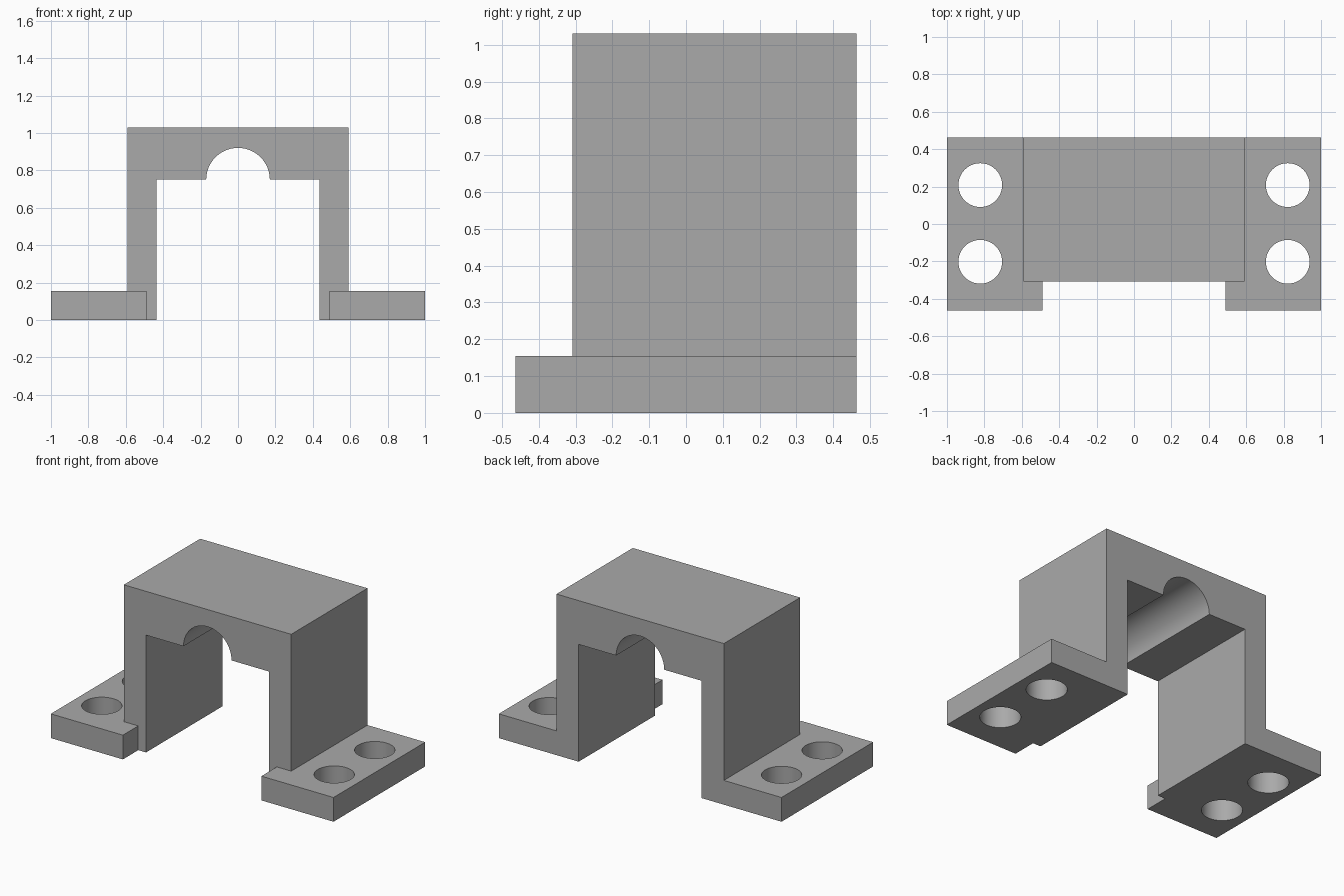
import bpy, bmesh
from math import cos, sin, pi
from mathutils import Vector

cube = bpy.data.objects.get("Cube")
if cube:
    bpy.data.objects.remove(cube, do_unlink=True)

GREY = 0.4
grey = bpy.data.materials.new("plain grey")
grey.use_nodes = True
grey.diffuse_color = (GREY, GREY, GREY, 1)
grey.node_tree.nodes["Principled BSDF"].inputs["Base Color"].default_value = (GREY, GREY, GREY, 1)

HALF_DEPTH, BRIDGE_FRONT = 0.463, -0.308
LEG_IN, LEG_OUT, LIP_IN = 0.435, 0.592, 0.49
TOP, SOFFIT, PLATE = 1.03, 0.75, 0.155
ARCH_R, HOLE_R = 0.17, 0.117


def extrude_outline(name, points, direction):
    """Solid made by sweeping a closed outline along a vector."""
    bm = bmesh.new()
    face = bm.faces.new([bm.verts.new(p) for p in points])
    swept = bmesh.ops.extrude_face_region(bm, geom=[face])["geom"]
    verts = [v for v in swept if isinstance(v, bmesh.types.BMVert)]
    bmesh.ops.translate(bm, verts=verts, vec=Vector(direction))
    bmesh.ops.recalc_face_normals(bm, faces=bm.faces)
    mesh = bpy.data.meshes.new(name)
    bm.to_mesh(mesh)
    bm.free()
    mesh.materials.append(grey)
    obj = bpy.data.objects.new(name, mesh)
    bpy.context.collection.objects.link(obj)
    return obj


def smooth(obj):
    bpy.ops.object.select_all(action="DESELECT")
    obj.select_set(True)
    bpy.context.view_layer.objects.active = obj
    bpy.ops.object.shade_smooth_by_angle(angle=pi / 6)


# Bridge: two legs, a thick top and a half-round groove under it
arc = [(ARCH_R * cos(pi * i / 32), SOFFIT + ARCH_R * sin(pi * i / 32)) for i in range(33)]
profile = [(-LEG_OUT, 0), (-LEG_OUT, TOP), (LEG_OUT, TOP), (LEG_OUT, 0), (LEG_IN, 0),
           (LEG_IN, SOFFIT)] + arc + [(-LEG_IN, SOFFIT), (-LEG_IN, 0)]
bridge = extrude_outline("bridge", [(x, BRIDGE_FRONT, z) for x, z in profile],
                         (0, HALF_DEPTH - BRIDGE_FRONT, 0))
smooth(bridge)

# Mounting flanges: plates with a front lip wrapping the leg, two bolt holes each
outline = [(1, -HALF_DEPTH), (1, HALF_DEPTH), (LEG_OUT, HALF_DEPTH), (LEG_OUT, BRIDGE_FRONT),
           (LIP_IN, BRIDGE_FRONT), (LIP_IN, -HALF_DEPTH)]
for side, s in (("left", 1), ("right", -1)):
    flange = extrude_outline(side + "_flange", [(s * x, y, 0) for x, y in outline], (0, 0, PLATE))
    for hole_y in (-0.202, 0.208):
        circle = [(s * 0.822 + HOLE_R * cos(pi * i / 24), hole_y + HOLE_R * sin(pi * i / 24), -0.1)
                  for i in range(48)]
        cutter = extrude_outline("hole_cutter", circle, (0, 0, PLATE + 0.2))
        cut = flange.modifiers.new("bolt hole", "BOOLEAN")
        cut.operation, cut.solver, cut.object = "DIFFERENCE", "EXACT", cutter
        bpy.context.view_layer.objects.active = flange
        bpy.ops.object.modifier_apply(modifier=cut.name)
        bpy.data.objects.remove(cutter, do_unlink=True)
    smooth(flange)
